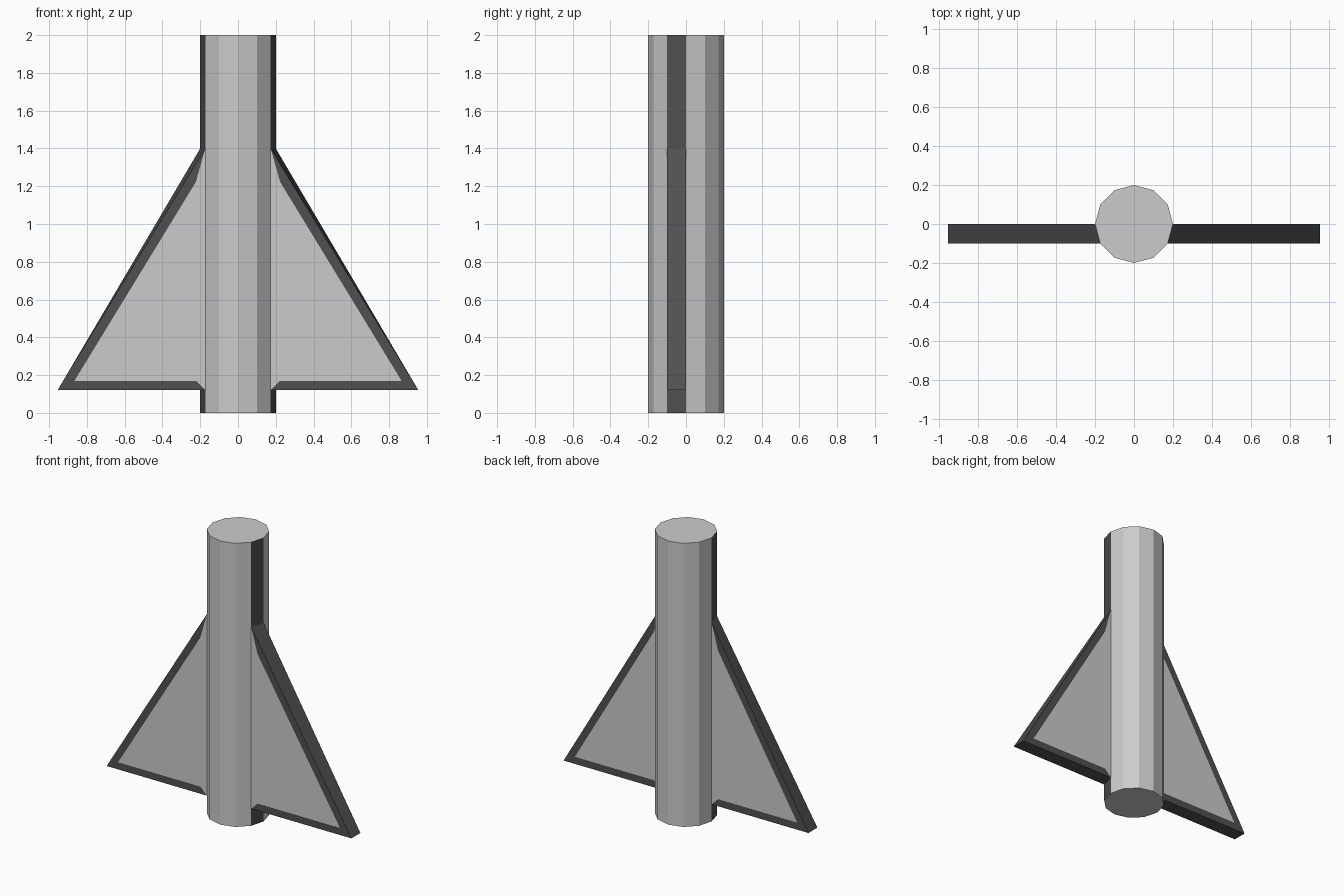
import bpy, bmesh
from mathutils import Matrix

if "Cube" in bpy.data.objects:
    bpy.data.objects.remove(bpy.data.objects["Cube"])

RADIUS, HEIGHT = 0.2, 2.0
FIN_LOW, FIN_HIGH, FIN_TIP, BORDER = 0.12, 1.4, 0.955, 0.05

# Materials: plain grey and dark trim
grey = bpy.data.materials.new("grey")
grey.diffuse_color = (0.8, 0.8, 0.8, 1)
grey.use_nodes = True
grey.node_tree.nodes["Principled BSDF"].inputs["Base Color"].default_value = grey.diffuse_color
dark = bpy.data.materials.new("dark_trim")
dark.diffuse_color = (0.08, 0.08, 0.08, 1)
dark.use_nodes = True
dark.node_tree.nodes["Principled BSDF"].inputs["Base Color"].default_value = dark.diffuse_color

bm = bmesh.new()

# Twelve-sided body
bmesh.ops.create_cone(bm, cap_ends=True, segments=12, radius1=RADIUS, radius2=RADIUS,
                      depth=HEIGHT, matrix=Matrix.Translation((0, 0, HEIGHT / 2)))
bm.normal_update()


def strips():
    """The two side faces, just in front of the middle, that carry the fins."""
    return [f for f in bm.faces if -0.3 < f.normal.y < -0.2 and abs(f.normal.x) > 0.9]


# Dark side strips, cut where the fins begin and end
for z in (FIN_LOW, FIN_HIGH):
    faces = strips()
    geom = faces + list({e for f in faces for e in f.edges}) + list({v for f in faces for v in f.verts})
    bmesh.ops.bisect_plane(bm, geom=geom, plane_co=(0, 0, z), plane_no=(0, 0, 1))
    bm.normal_update()
for f in strips():
    f.material_index = 1

# Fins: pull the middle of each strip out to a low pointed tip
roots = [f for f in strips() if FIN_LOW < f.calc_center_median().z < FIN_HIGH]
ends = bmesh.ops.extrude_discrete_faces(bm, faces=roots)["faces"]
tips = list({v for f in ends for v in f.verts})
for v in tips:
    v.co.x = FIN_TIP if v.co.x > 0 else -FIN_TIP
    v.co.z = FIN_LOW
bmesh.ops.remove_doubles(bm, verts=tips, dist=0.001)
bm.normal_update()

# Fin panels: grey inset with a dark border on the outer edges only
sides = []
for f in bm.faces:
    if max(abs(v.co.x) for v in f.verts) > 0.5:
        f.material_index = 1
        if abs(f.normal.y) > 0.99:
            sides.append(f)
bmesh.ops.inset_individual(bm, faces=sides, thickness=BORDER, use_even_offset=True)
for f in bm.faces:
    on_fin_side = abs(f.normal.y) > 0.99 and any(abs(v.co.x) > RADIUS + 0.01 for v in f.verts)
    if on_fin_side and (f in sides or max(abs(v.co.x) for v in f.verts) < 0.5):
        f.material_index = 0

bmesh.ops.recalc_face_normals(bm, faces=bm.faces[:])
mesh = bpy.data.meshes.new("finned_body")
bm.to_mesh(mesh)
bm.free()
mesh.materials.append(grey)
mesh.materials.append(dark)
bpy.context.collection.objects.link(bpy.data.objects.new("finned_body", mesh))
